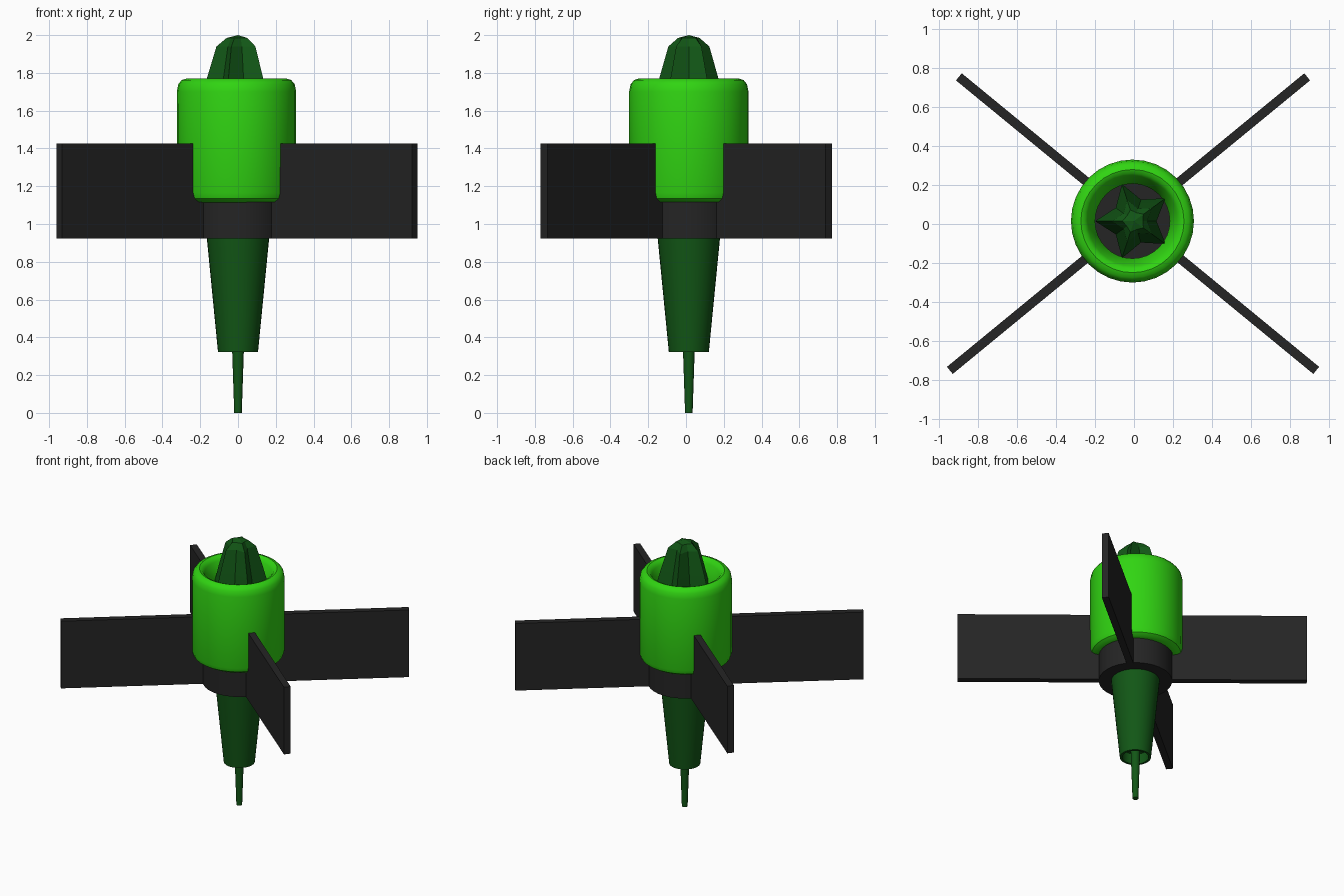
import bpy, bmesh, math

if "Cube" in bpy.data.objects:
    bpy.data.objects.remove(bpy.data.objects["Cube"])

CX, CY = 0.0, 0.015          # common vertical axis


def material(name, rgb):
    m = bpy.data.materials.new(name)
    m.diffuse_color = (*rgb, 1)
    m.use_nodes = True
    m.node_tree.nodes["Principled BSDF"].inputs["Base Color"].default_value = m.diffuse_color
    return m


LIME = material("bright_green", (0.03, 0.66, 0.006))
DARK = material("dark_green", (0.006, 0.095, 0.008))
BLACK = material("black", (0.018, 0.018, 0.018))


def finish(name, bm, mat, smooth=True):
    bmesh.ops.recalc_face_normals(bm, faces=bm.faces)
    me = bpy.data.meshes.new(name)
    bm.to_mesh(me)
    bm.free()
    me.materials.append(mat)
    ob = bpy.data.objects.new(name, me)
    bpy.context.collection.objects.link(ob)
    if smooth:
        bpy.ops.object.select_all(action='DESELECT')
        ob.select_set(True)
        bpy.context.view_layer.objects.active = ob
        bpy.ops.object.shade_smooth_by_angle(angle=math.radians(35))
    return ob


def lathe(name, profile, mat, n=32, cx=CX, cy=CY, closed=False, radius=lambda r, i: r,
          smooth=True):
    """Spin an (r, z) profile; r = 0 makes a pole, closed joins last to first."""
    bm = bmesh.new()
    rings = []
    for r, z in profile:
        if r == 0:
            rings.append([bm.verts.new((cx, cy, z))] * n)
        else:
            rings.append([bm.verts.new((cx + radius(r, i) * math.cos(math.tau * i / n),
                                        cy + radius(r, i) * math.sin(math.tau * i / n), z))
                          for i in range(n)])
    pairs = list(zip(rings, rings[1:])) + ([(rings[-1], rings[0])] if closed else [])
    for a, b in pairs:
        for i in range(n):
            j = (i + 1) % n
            bm.faces.new(list(dict.fromkeys((a[i], a[j], b[j], b[i]))))
    return finish(name, bm, mat, smooth)


# Bright sleeve with rounded rims and a tapering bore
lathe("sleeve", [(0.25, 1.115), (0.28, 1.118), (0.305, 1.135), (0.315, 1.165),
                 (0.316, 1.70), (0.308, 1.74), (0.29, 1.762), (0.265, 1.77),
                 (0.245, 1.762), (0.23, 1.74), (0.215, 1.70), (0.192, 1.64),
                 (0.192, 1.42), (0.25, 1.42)],
      LIME, cx=-0.008, closed=True)

# Black hub holding the blades
lathe("hub", [(0, 0.923), (0.25, 0.923), (0.25, 1.45), (0, 1.45)], BLACK)

# Tapered lower barrel with a recessed end
lathe("barrel", [(0, 0.40), (0.09, 0.40), (0.09, 0.323), (0.106, 0.323),
                 (0.165, 0.925), (0, 0.925)], DARK)

# Thin needle at the bottom
lathe("needle", [(0, 0), (0.02, 0), (0.031, 0.33), (0.034, 0.42), (0, 0.42)], DARK, n=16)

# Five-ridged faceted tip: odd vertices are the ridges, even ones the valleys
lathe("ridged_tip", [(0, 1.42), (0.2, 1.42), (0.2, 1.64), (0.165, 1.77), (0.114, 1.94),
                     (0.06, 1.985), (0, 2.0)],
      DARK, n=10, smooth=False,
      radius=lambda r, i: r if i % 2 else r * (0.58 if r > 0.1 else 0.75))

# Four flat blades in an X; the front pair is a little longer
HALF, ANGLE = 0.0235, math.radians(39.4)
for name, sx, sy, length in (("blade_back_right", 1, 1, 1.158), ("blade_back_left", -1, 1, 1.158),
                             ("blade_front_left", -1, -1, 1.218), ("blade_front_right", 1, -1, 1.218)):
    c, s = sx * math.cos(ANGLE), sy * math.sin(ANGLE)
    bm = bmesh.new()
    bmesh.ops.create_cube(bm, size=1)
    for v in bm.verts:
        d = 0.21 if v.co.x < 0 else length
        t = HALF if v.co.y > 0 else -HALF
        v.co = (-0.005 + d * c - t * s, 0.021 + d * s + t * c,
                0.922 if v.co.z < 0 else 1.426)
    finish(name, bm, BLACK, smooth=False)
